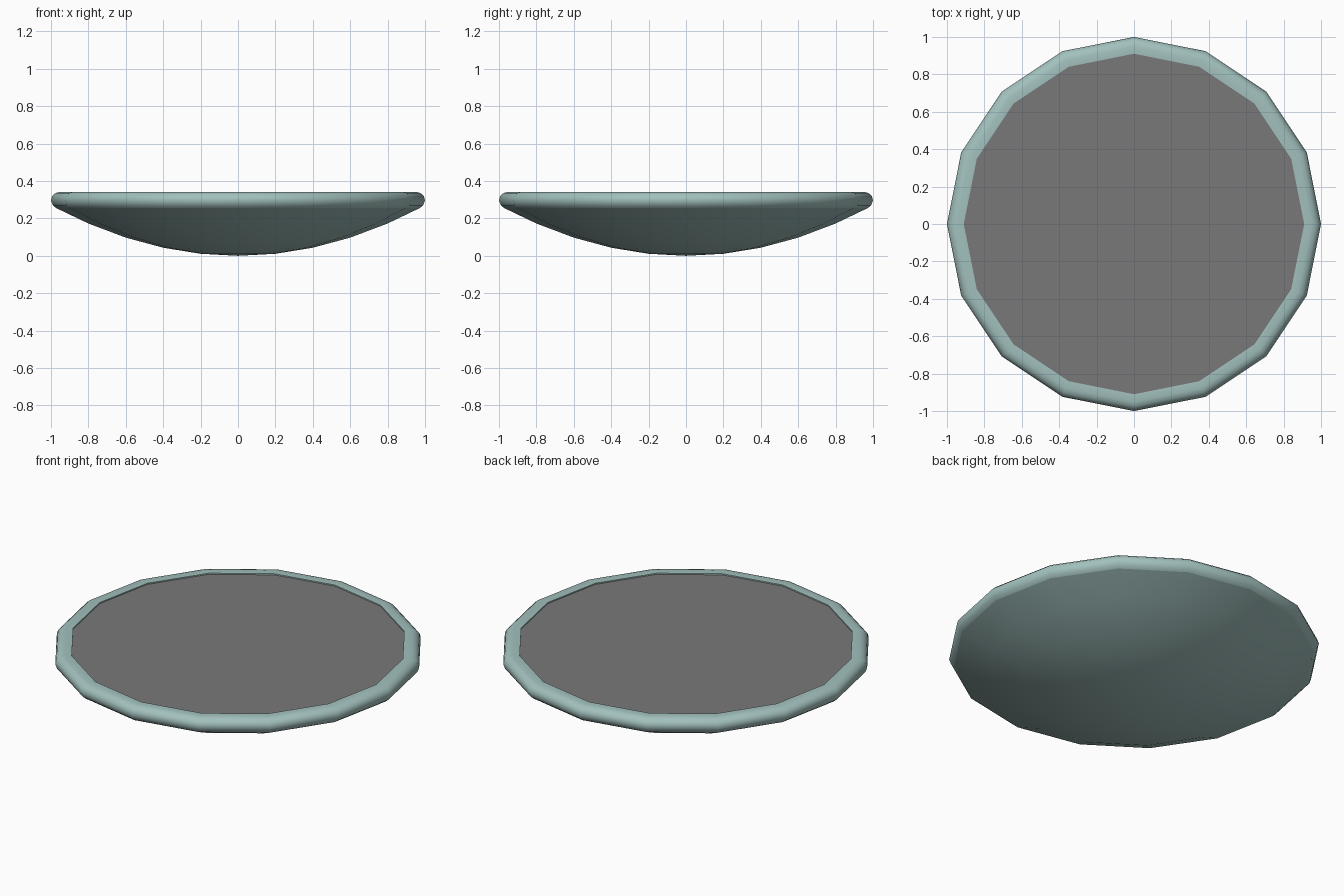
import bpy
import bmesh
from math import cos, sin, tau, radians

SIDES = 16

if "Cube" in bpy.data.objects:
    bpy.data.objects.remove(bpy.data.objects["Cube"], do_unlink=True)


def make_material(name, color):
    mat = bpy.data.materials.new(name)
    mat.use_nodes = True
    mat.diffuse_color = color
    mat.node_tree.nodes["Principled BSDF"].inputs["Base Color"].default_value = color
    return mat


def lathe(name, profile, mat):
    """Turn a (radius, height) profile around z; outer side faces outward."""
    bm = bmesh.new()
    rings = [[bm.verts.new((r * cos(tau * i / SIDES), r * sin(tau * i / SIDES), z))
              for i in range(SIDES)] for r, z in profile]
    for low, high in zip(rings, rings[1:]):
        for i in range(SIDES):
            j = (i + 1) % SIDES
            bm.faces.new((low[i], low[j], high[j], high[i]))
    bmesh.ops.remove_doubles(bm, verts=bm.verts, dist=0.0001)
    mesh = bpy.data.meshes.new(name)
    bm.to_mesh(mesh)
    bm.free()
    mesh.materials.append(mat)
    obj = bpy.data.objects.new(name, mesh)
    bpy.context.collection.objects.link(obj)
    bpy.ops.object.select_all(action="DESELECT")
    obj.select_set(True)
    bpy.context.view_layer.objects.active = obj
    bpy.ops.object.shade_smooth_by_angle(angle=radians(40))
    return obj


teal = make_material("pale teal", (0.36, 0.53, 0.51, 1))
grey = make_material("mid grey", (0.19, 0.19, 0.19, 1))

# Shallow curved underside
bowl_radii = (0, 0.2, 0.4, 0.6, 0.8, 0.972)
lathe("bowl", [(r, 0.27 * r * r) for r in bowl_radii], teal)

# Rounded rim, with a small inner lip down to the disc
lathe("rim", [(0.972, 0.255), (0.99, 0.27), (1, 0.297), (0.993, 0.32),
              (0.975, 0.336), (0.95, 0.342), (0.91, 0.34), (0.91, 0.325)], teal)

# Flat top disc set just below the rim
lathe("top_disc", [(0.912, 0.333), (0, 0.333)], grey)
